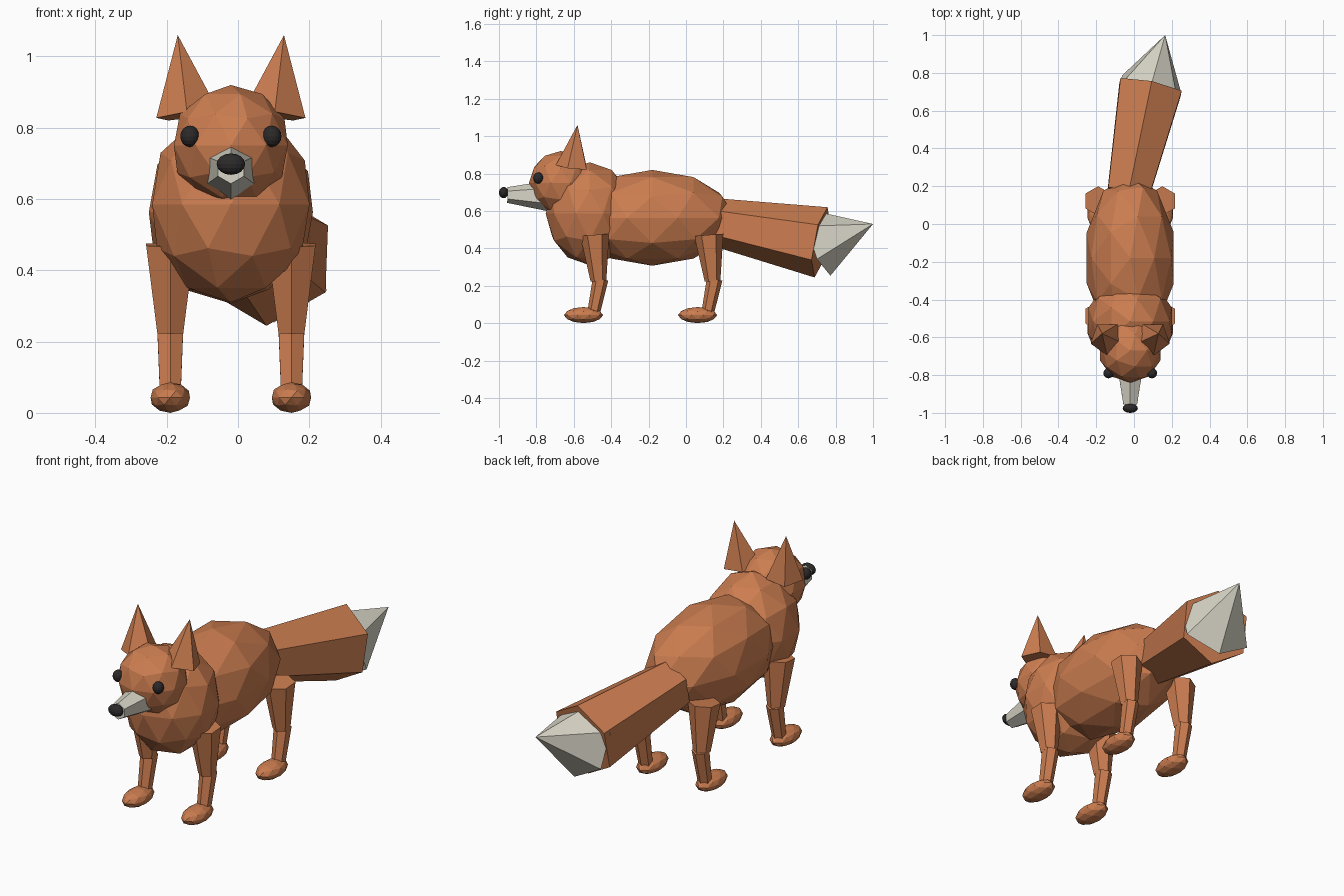
import bpy, bmesh, math
from mathutils import Vector, Matrix

if "Cube" in bpy.data.objects:
    bpy.data.objects.remove(bpy.data.objects["Cube"])


def material(name, rgb):
    m = bpy.data.materials.new(name)
    m.diffuse_color = (*rgb, 1)
    m.use_nodes = True
    m.node_tree.nodes["Principled BSDF"].inputs["Base Color"].default_value = m.diffuse_color
    return m


ORANGE = material("orange fur", (0.60, 0.205, 0.08))
CREAM = material("cream fur", (0.68, 0.66, 0.56))
BLACK = material("black", (0.025, 0.022, 0.022))
CX = -0.02  # midline of the animal


def finish(bm, name, mat):
    bmesh.ops.recalc_face_normals(bm, faces=bm.faces)
    me = bpy.data.meshes.new(name)
    bm.to_mesh(me)
    bm.free()
    me.materials.append(mat)
    ob = bpy.data.objects.new(name, me)
    bpy.context.collection.objects.link(ob)
    return ob


def ball(name, center, radii, mat, fine=False):
    """Faceted ellipsoid."""
    bm = bmesh.new()
    if fine:
        bmesh.ops.create_uvsphere(bm, u_segments=16, v_segments=8, radius=1)
    else:
        bmesh.ops.create_icosphere(bm, subdivisions=2, radius=1)
    mtx = Matrix.Translation(center) @ Matrix.Diagonal((*radii, 1))
    bmesh.ops.transform(bm, matrix=mtx, verts=bm.verts)
    return finish(bm, name, mat)


def taper(name, a, b, ra, rb, mat, up=(0, 0, 1), sides=6):
    """Tapered prism from a to b with one corner pointing towards up."""
    a, b = Vector(a), Vector(b)
    axis = (b - a).normalized()
    u = Vector(up)
    u = (u - axis * u.dot(axis)).normalized()
    v = axis.cross(u)
    bm = bmesh.new()
    angles = [2 * math.pi * i / sides for i in range(sides)]

    def ring(c, r):
        return [bm.verts.new(c + r * (u * math.cos(t) + v * math.sin(t))) for t in angles]

    low = ring(a, ra)
    bm.faces.new(low)
    if rb > 0:
        high = ring(b, rb)
        bm.faces.new(high)
        for i in range(sides):
            j = (i + 1) % sides
            bm.faces.new((low[i], low[j], high[j], high[i]))
    else:
        tip = bm.verts.new(b)
        for i in range(sides):
            bm.faces.new((low[i], low[(i + 1) % sides], tip))
    return finish(bm, name, mat)


# Torso and head
ball("body", (CX, -0.18, 0.563), (0.242, 0.44, 0.256), ORANGE)
ball("chest", (CX, -0.515, 0.585), (0.232, 0.235, 0.275), ORANGE)
ball("head", (CX, -0.67, 0.75), (0.168, 0.17, 0.17), ORANGE)

# Muzzle and nose
taper("muzzle", (CX, -0.73, 0.68), (CX, -0.955, 0.685), 0.083, 0.042, CREAM)
ball("nose", (CX, -0.975, 0.698), (0.04, 0.025, 0.03), BLACK, True)

# Paired parts on each side
for s, side in ((-1, "right"), (1, "left")):
    ball(f"{side}_eye", (CX + s * 0.115, -0.79, 0.776), (0.027, 0.027, 0.03), BLACK, True)
    taper(f"{side}_ear", (CX + s * 0.122, -0.605, 0.835), (CX + s * 0.149, -0.58, 1.06),
          0.092, 0, ORANGE, up=(0, -1, 0), sides=5)
    for dy, end in ((0, "front"), (0.61, "back")):
        x = CX + s * 0.17
        taper(f"{end}_{side}_upper_leg", (x, -0.488 + dy, 0.472), (x, -0.468 + dy, 0.225),
              0.078, 0.042, ORANGE, up=(0, -1, 0))
        taper(f"{end}_{side}_lower_leg", (x, -0.457 + dy, 0.235), (x, -0.493 + dy, 0.06),
              0.042, 0.034, ORANGE, up=(0, -1, 0))
        ball(f"{end}_{side}_paw", (x, -0.548 + dy, 0.043), (0.058, 0.105, 0.043), ORANGE)

# Tail and its pale tip
taper("tail", (-0.03, 0.16, 0.54), (0.087, 0.722, 0.432), 0.128, 0.191, ORANGE)
taper("tail_tip", (0.085, 0.715, 0.43), (0.165, 1.0, 0.53), 0.186, 0, CREAM)
